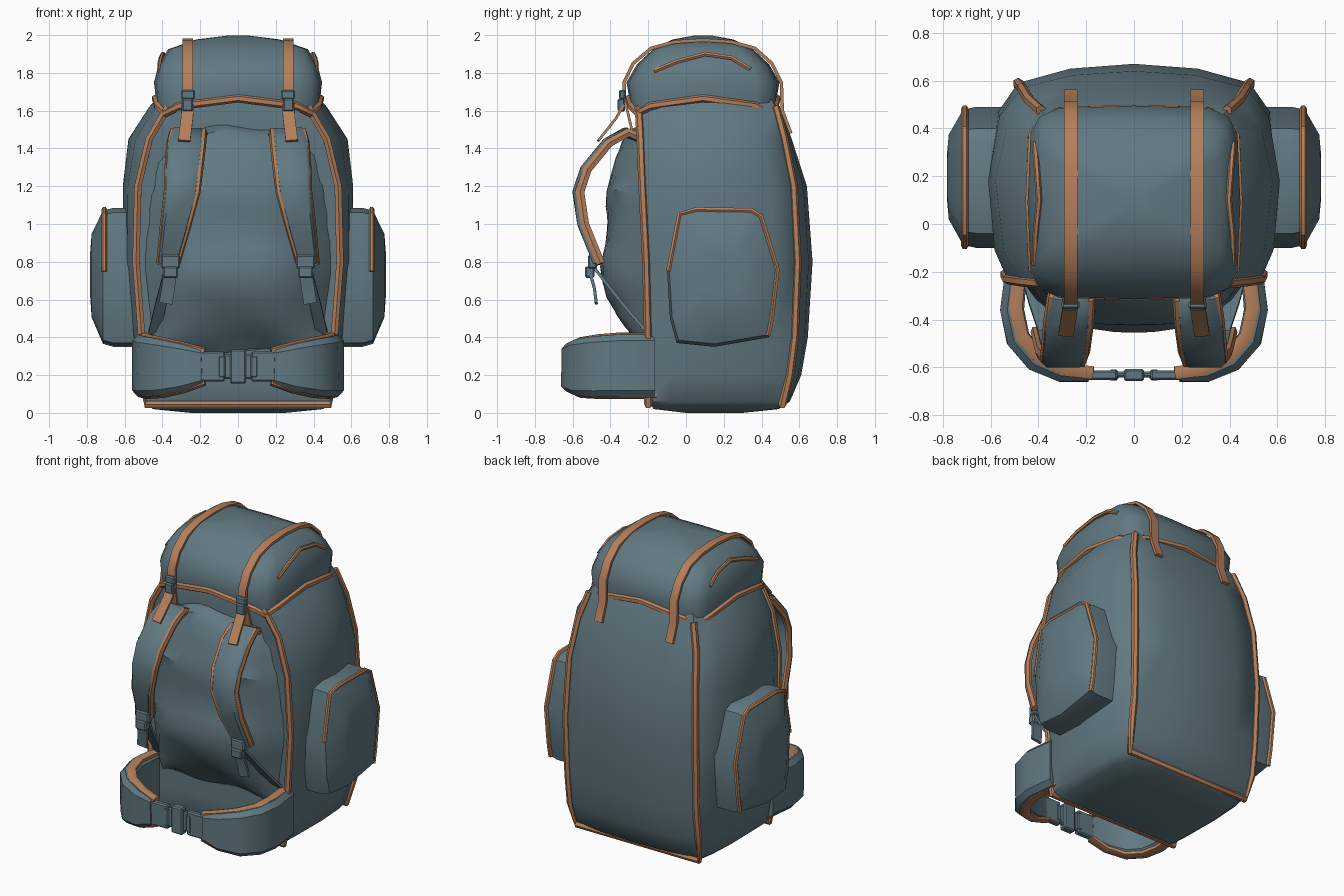
import bpy, bmesh, math
from mathutils import Vector

if "Cube" in bpy.data.objects:
    bpy.data.objects.remove(bpy.data.objects["Cube"])


def material(name, rgb):
    m = bpy.data.materials.new(name)
    m.diffuse_color = (*rgb, 1)
    m.use_nodes = True
    m.node_tree.nodes["Principled BSDF"].inputs["Base Color"].default_value = m.diffuse_color
    return m


TEAL = material("slate teal fabric", (0.12, 0.19, 0.22))
TAN = material("tan orange trim", (0.46, 0.215, 0.105))


def finish(name, bm, mat, angle=40):
    bmesh.ops.recalc_face_normals(bm, faces=bm.faces)
    me = bpy.data.meshes.new(name)
    bm.to_mesh(me)
    bm.free()
    me.materials.append(mat)
    ob = bpy.data.objects.new(name, me)
    bpy.context.collection.objects.link(ob)
    bpy.ops.object.select_all(action='DESELECT')
    ob.select_set(True)
    bpy.context.view_layer.objects.active = ob
    bpy.ops.object.shade_smooth_by_angle(angle=math.radians(angle))
    return ob


def loft(name, rings, mat, closed=False, angle=40):
    """Skin a list of equal-length rings, capping the ends unless closed."""
    bm = bmesh.new()
    vs = [[bm.verts.new(p) for p in r] for r in rings]
    n = len(vs[0])
    for i in range(len(vs) if closed else len(vs) - 1):
        a, b = vs[i], vs[(i + 1) % len(vs)]
        for j in range(n):
            k = (j + 1) % n
            bm.faces.new((a[j], a[k], b[k], b[j]))
    if not closed:
        bm.faces.new(vs[0])
        bm.faces.new(vs[-1])
    return finish(name, bm, mat, angle)


FLAT = [(1, 1), (-1, 1), (-1, -1), (1, -1)]
ROUND = [(math.cos(math.pi * i / 3), math.sin(math.pi * i / 3)) for i in range(6)]
PAD = [(1, .4), (.8, 1), (-.8, 1), (-1, .4), (-1, -.4), (-.8, -1), (.8, -1), (1, -.4)]


def sweep(name, path, w, t, ref, mat, section=ROUND, closed=False):
    """Sweep a section along a path; w runs along ref, t across it."""
    pts = [Vector(p) for p in path]
    n = len(pts)
    w = w if isinstance(w, list) else [w] * n
    t = t if isinstance(t, list) else [t] * n
    rings = []
    for i, p in enumerate(pts):
        a = pts[(i - 1) % n] if closed else pts[max(i - 1, 0)]
        b = pts[(i + 1) % n] if closed else pts[min(i + 1, n - 1)]
        d = (b - a).normalized()
        s = Vector(ref)
        s = (s - d * s.dot(d)).normalized()
        m = d.cross(s)
        rings.append([p + s * w[i] * u + m * t[i] * v for u, v in section])
    return loft(name, rings, mat, closed)


def box(name, c, size, mat=TEAL, bevel=0.008):
    bm = bmesh.new()
    bmesh.ops.create_cube(bm, size=1)
    for v in bm.verts:
        v.co = Vector([c[i] + v.co[i] * size[i] for i in range(3)])
    bmesh.ops.bevel(bm, geom=bm.edges[:], offset=bevel, segments=1, affect='EDGES')
    return finish(name, bm, mat, 20)


X, Y, Z = (1, 0, 0), (0, 1, 0), (0, 0, 1)

# Main bag: z, front / middle / back half widths, front y, back corner y, back middle y
levels = [(0, .25, .25, .25, 0, .30, .30), (.02, .44, .45, .42, -.17, .47, .49),
          (.06, .49, .50, .46, -.20, .51, .55), (.20, .51, .54, .48, -.20, .55, .61),
          (.40, .51, .57, .48, -.20, .575, .645), (.80, .54, .61, .485, -.21, .59, .67),
          (1.2, .53, .61, .47, -.23, .57, .64), (1.45, .47, .58, .44, -.24, .52, .56),
          (1.62, .37, .47, .39, -.25, .475, .495), (1.72, .33, .38, .34, -.22, .42, .44)]


def body_ring(z, wf, wm, wb, yf, yb, ym):
    half = [(0, yf), (wf * .5, yf), (wf, yf), ((wf + 2 * wm) / 3, yf + .12), (wm, .18),
            ((wb + 2 * wm) / 3, yb - .12), (wb, yb), (wb * .55, (yb + 3 * ym) / 4), (0, ym)]
    full = half + [(-x, y) for x, y in half[-2:0:-1]]
    return [(x, y, z) for x, y in full]


rings = [body_ring(*l) for l in levels]
loft("main_bag", rings, TEAL)

# Piping round the front and back panels of the bag
for label, r, l in (("front", 2, 14), ("back", 6, 10)):
    path = [g[l] for g in rings[8:1:-1]] + [g[r] for g in rings[2:9]]
    path = [(x, y, max(z, .045) if z > .1 else .045) for x, y, z in path]
    sweep(label + "_panel_piping", path, .022, .022, Y, TAN)

# Padded, gathered back rest on the front side: z, y, half width
rest = [(.33, -.21, .42), (.40, -.27, .44), (.46, -.33, .45), (.54, -.37, .46), (.62, -.42, .47),
        (.70, -.44, .48), (.78, -.455, .49), (.86, -.43, .49), (.94, -.42, .49), (1.02, -.415, .48),
        (1.10, -.425, .48), (1.18, -.42, .47), (1.26, -.40, .46), (1.34, -.37, .44),
        (1.42, -.34, .42), (1.48, -.30, .38), (1.52, -.24, .33)]
rows = []
for i, (z, y, w) in enumerate(rest):
    row = []
    for k in range(13):
        u = (k - 6) / 6
        fold = .02 * (-1) ** i * abs(u) ** 1.5 * (1 - u ** 6) * 1.5
        row.append((u * w, -.21 + (y + .21) * (1 - abs(u) ** 3) + fold,
                    z - .03 * u * u + .015 * math.sin(5 * u + i)))
    rows.append(row + [(w * .8, -.15, z), (-w * .8, -.15, z)])
loft("back_rest_padding", rows, TEAL, angle=35)


# Domed lid with a wavy hem
def lid_ring(hx, hy, z, wave=0):
    out = []
    for i in range(16):
        a = math.pi * i / 8
        c, s = math.cos(a), math.sin(a)
        out.append((hx * math.copysign(abs(c) ** .35 if abs(c) > 1e-6 else 0, c),
                    .09 + hy * math.copysign(abs(s) ** .35 if abs(s) > 1e-6 else 0, s),
                    z + wave * math.cos(2 * a) ** 2))
    return out


hem = lid_ring(.435, .39, 1.585, .08)
loft("lid", [lid_ring(.3, .28, 1.66), hem, lid_ring(.445, .405, 1.75), lid_ring(.42, .35, 1.845),
             lid_ring(.37, .265, 1.925), lid_ring(.22, .16, 1.977), lid_ring(.06, .05, 1.997)], TEAL)
sweep("lid_hem_piping", hem, .022, .022, Z, TAN, closed=True)

pocket = [(-.10, .75), (-.04, 1.06), (.05, 1.085), (.35, 1.08), (.40, 1.05), (.49, .76),
          (.46, .5), (.44, .4), (.15, .35), (-.05, .37), (-.085, .5)]

for s, side in ((1, "right"), (-1, "left")):
    def m(pts):
        return [(s * p[0], p[1], p[2]) for p in pts]

    # Lid straps with buckles and loose tails
    over = [(-.325, 1.62), (-.328, 1.75), (-.28, 1.85), (-.185, 1.93), (-.06, 1.964), (.09, 1.974),
            (.24, 1.964), (.365, 1.93), (.455, 1.85), (.505, 1.75), (.51, 1.60), (.555, 1.48)]
    sweep(side + "_lid_strap", m([(.265, y, z) for y, z in over]), .028, .009, X, TAN, FLAT)
    sweep(side + "_lid_strap_anchor", m([(.27, -.32, 1.64), (.28, -.28, 1.47)]), .028, .007, X, TAN, FLAT)
    sweep(side + "_lid_strap_tail", m([(.265, -.33, 1.63), (.27, -.37, 1.56), (.285, -.465, 1.44)]),
          .032, .007, X, TAN, FLAT)
    box(side + "_lid_buckle_top", (s * .265, -.338, 1.685), (.075, .035, .05))
    box(side + "_lid_buckle_bottom", (s * .267, -.342, 1.63), (.06, .04, .07))

    # Lid zip
    sweep(side + "_lid_zip", m([(.415, -.17, 1.81), (.412, -.05, 1.86), (.397, .1, 1.9),
                                (.407, .24, 1.88), (.415, .34, 1.82)]), .013, .013, X, TAN)

    # Side pocket and its zip
    def outline(x, k):
        return [(s * x, .2 + (y - .2) * k, .74 + (z - .74) * k) for y, z in pocket]
    loft(side + "_pocket", [outline(.5, 1), outline(.66, 1), outline(.715, .96),
                            outline(.775, .6), outline(.783, .3)], TEAL, angle=30)
    rim = outline(.708, .975)
    sweep(side + "_pocket_zip", rim[:8], .015, .015, X, TAN)

    # Shoulder strap with bound edges
    pts = [(.25, -.24, 1.45), (.265, -.32, 1.485), (.275, -.42, 1.43), (.288, -.535, 1.29),
           (.297, -.575, 1.17), (.33, -.55, 1.0), (.37, -.465, .79)]
    w = [.08, .09, .095, .092, .086, .072, .05]
    sweep(side + "_shoulder_strap", m(pts), w, .025, X, TEAL, PAD)
    for e, dy, label in ((-.95, 0, "inner"), (.92, .014, "outer")):
        edge = [(p[0] + e * k, p[1] + dy, p[2]) for p, k in zip(pts, w)]
        sweep(f"{side}_strap_{label}_binding", m(edge), .017, .026, X, TAN)

    # Strap adjuster: buckle, webbing and loose end
    box(side + "_adjuster_buckle", (s * .357, -.495, .80), (.10, .05, .07))
    box(side + "_adjuster_clip", (s * .357, -.51, .745), (.08, .05, .06))
    sweep(side + "_adjuster_webbing", m([(.36, -.48, .76), (.41, -.33, .57), (.445, -.20, .42)]),
          .03, .008, X, TEAL, FLAT)
    sweep(side + "_adjuster_loose_end", m([(.357, -.51, .75), (.37, -.485, .66), (.383, -.475, .58)]),
          .035, .008, X, TEAL, FLAT)

    # Hip belt wing with bound edges
    belt = [(.49, -.17, .25), (.51, -.36, .25), (.485, -.48, .245), (.41, -.57, .24),
            (.30, -.62, .24), (.19, -.635, .245)]
    h = [.165, .165, .16, .15, .125, .09]
    sweep(side + "_hip_belt", m(belt), h, [.045, .05, .05, .048, .042, .025], Z, TEAL, PAD)
    for e, label in ((1, "upper"), (-1, "lower")):
        edge = [(p[0] - .015, p[1] + .012, p[2] + e * (k - .008)) for p, k in zip(belt, h)]
        sweep(f"{side}_belt_{label}_binding", m(edge), .019, .032, Z, TAN)
    box(side + "_belt_buckle_half", (s * .14, -.632, .245), (.14, .04, .16))
    box(side + "_belt_buckle_prong", (s * .085, -.632, .245), (.04, .045, .12))

# Belt buckle centre
box("belt_buckle_centre", (0, -.632, .245), (.085, .05, .18))
box("belt_buckle_bar", (0, -.63, .245), (.24, .025, .13))
